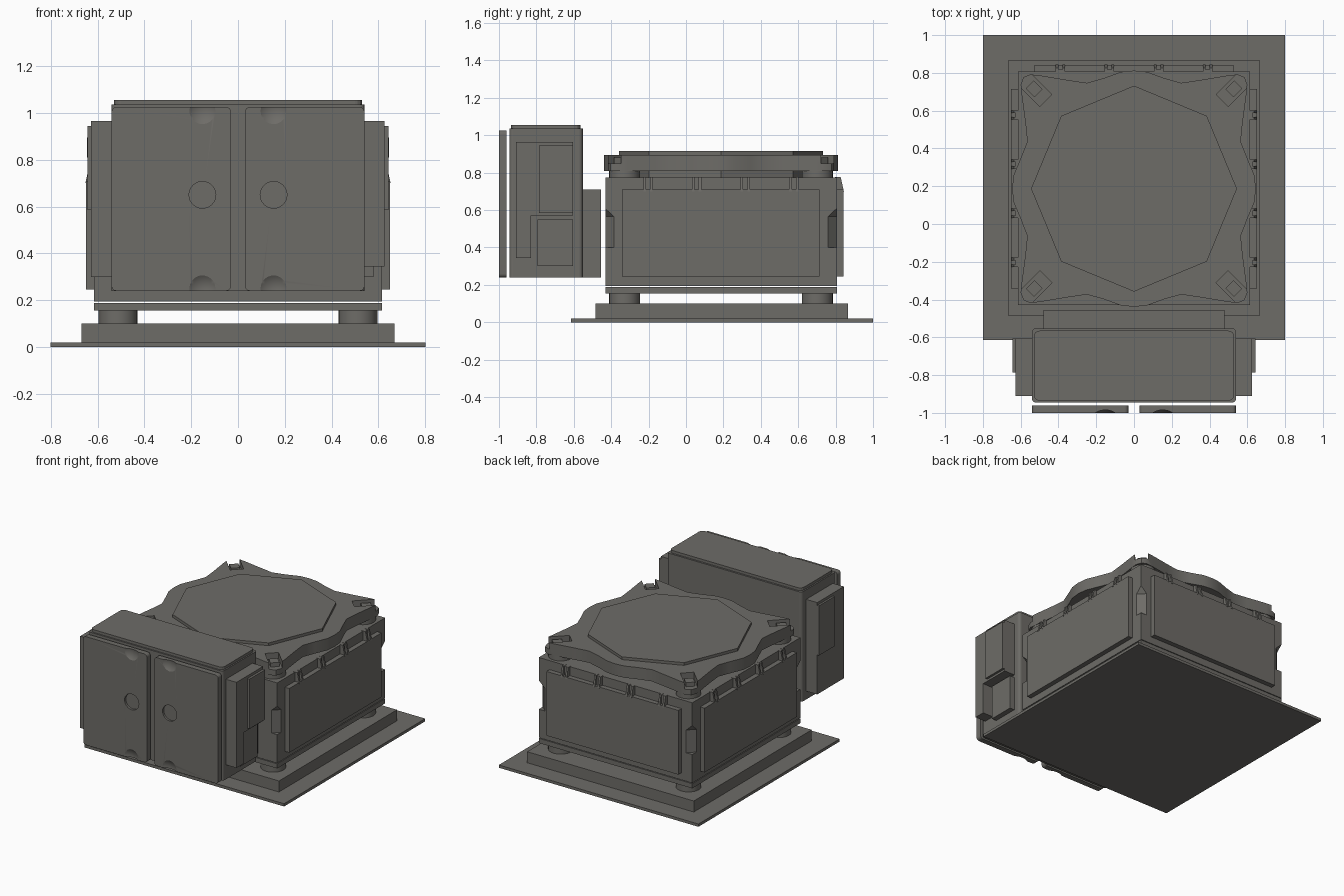
import bpy, bmesh, math
from mathutils import Matrix, Vector

if "Cube" in bpy.data.objects:
    bpy.data.objects.remove(bpy.data.objects["Cube"])

CY = 0.187  # y centre of the main housing
GREY = bpy.data.materials.new("dark_grey")
GREY.diffuse_color = (0.155, 0.15, 0.137, 1)
GREY.use_nodes = True
GREY.node_tree.nodes["Principled BSDF"].inputs["Base Color"].default_value = GREY.diffuse_color


def make(name, bm):
    bmesh.ops.recalc_face_normals(bm, faces=bm.faces)
    me = bpy.data.meshes.new(name)
    bm.to_mesh(me)
    bm.free()
    me.materials.append(GREY)
    ob = bpy.data.objects.new(name, me)
    bpy.context.collection.objects.link(ob)
    return ob


def prism(name, pts, lo, hi, frame=Matrix()):
    """Extrude a 2D outline along local z, then place it with frame."""
    bm = bmesh.new()
    a = [bm.verts.new(frame @ Vector((u, v, lo))) for u, v in pts]
    b = [bm.verts.new(frame @ Vector((u, v, hi))) for u, v in pts]
    bm.faces.new(a)
    bm.faces.new(b)
    for i in range(len(pts)):
        j = (i + 1) % len(pts)
        bm.faces.new((a[i], a[j], b[j], b[i]))
    return make(name, bm)


def box(name, x0, x1, y0, y1, z0, z1, frame=Matrix()):
    return prism(name, [(x0, y0), (x1, y0), (x1, y1), (x0, y1)], z0, z1, frame)


def rounded(x0, x1, y0, y1, r, n=4):
    pts = []
    for cx, cy, a0 in ((x1 - r, y1 - r, 0), (x0 + r, y1 - r, 90), (x0 + r, y0 + r, 180), (x1 - r, y0 + r, 270)):
        for i in range(n + 1):
            a = math.radians(a0 + 90 * i / n)
            pts.append((cx + r * math.cos(a), cy + r * math.sin(a)))
    return pts


def ngon(r, n, cx=0, cy=0):
    return [(cx + r * math.cos(2 * math.pi * i / n), cy + r * math.sin(2 * math.pi * i / n)) for i in range(n)]


def smooth(ob):
    bpy.ops.object.select_all(action='DESELECT')
    bpy.context.view_layer.objects.active = ob
    ob.select_set(True)
    bpy.ops.object.shade_smooth_by_angle(angle=math.radians(30))


def cut(ob, cutter):
    cutter.hide_render = True
    m = ob.modifiers.new("cut", 'BOOLEAN')
    m.operation, m.solver, m.object = 'DIFFERENCE', 'EXACT', cutter
    bpy.context.view_layer.objects.active = ob
    bpy.ops.object.modifier_apply(modifier=m.name)
    bpy.data.objects.remove(cutter)


# outline in (x, z), depth along y
FRONT = Matrix(((1, 0, 0, 0), (0, 0, 1, 0), (0, 1, 0, 0), (0, 0, 0, 1)))
# outline in (y, z), depth along x
SIDE = Matrix(((0, 0, 1, 0), (1, 0, 0, 0), (0, 1, 0, 0), (0, 0, 0, 1)))
CORNERS = [(sx, sy) for sx in (-1, 1) for sy in (-1, 1)]

# base
box("ground_plate", -0.8, 0.8, -0.615, 1, 0, 0.02)
box("plinth", -0.668, 0.668, -0.485, 0.865, 0.02, 0.1)

# main housing with notched vertical corners
box("housing_floor", -0.615, 0.615, -0.43, 0.807, 0.155, 0.189)
housing = box("housing", -0.615, 0.615, -0.43, 0.807, 0.194, 0.775)
for sx, sy in CORNERS:
    place = Matrix.Translation((sx * 0.615, CY + sy * 0.62, 0)) @ Matrix.Rotation(math.atan2(sy, sx), 4, 'Z')
    prof = [(-0.034, 0.4), (0.1, 0.4), (0.1, 0.72), (0, 0.61), (-0.034, 0.565)]
    cut(housing, prism("notch_cutter", prof, -0.1, 0.1, place @ Matrix.Rotation(math.pi / 2, 4, 'X')))

# side and back cover panels with clips on top
for name, ang, half in (("right", 0, 0.615), ("back", 90, 0.62), ("left", 180, 0.615)):
    f = Matrix.Translation((0, CY, 0)) @ Matrix.Rotation(math.radians(ang), 4, 'Z')
    box(name + "_panel", half - 0.01, half + 0.035, -0.528, 0.528, 0.245, 0.71, f)
    clip = [(half - 0.01, 0.70), (half + 0.037, 0.70), (half + 0.02, 0.777), (half - 0.01, 0.777)]
    for t in (-0.39, -0.13, 0.13, 0.39):
        for s in (-1, 1):  # two cheeks and a thin web
            g = f @ Matrix.Translation((0, t + s * 0.018, 0)) @ Matrix.Rotation(math.pi / 2, 4, 'X')
            prism(name + "_clip_cheek", clip, -0.007, 0.007, g)
        box(name + "_clip_web", half - 0.01, half + 0.012, t - 0.02, t + 0.02, 0.70, 0.775, f)

# feet below and mounts above the housing
for sx, sy in CORNERS:
    ring = ngon(0.083, 24, sx * 0.512, CY + sy * 0.515)
    smooth(prism("foot", ring, 0.1, 0.155))
    smooth(prism("top_mount", ring, 0.775, 0.842))

# wavy top plate, one quadrant mirrored to four
q = [(0.645, 0), (0.638, 0.07), (0.60, 0.16), (0.565, 0.25), (0.575, 0.35), (0.595, 0.5), (0.6, 0.55), (0.585, 0.59),
     (0.55, 0.605), (0.5, 0.6), (0.35, 0.575), (0.25, 0.56), (0.16, 0.585), (0.07, 0.618), (0, 0.625)]
half_top = q + [(-x, y) for x, y in q[-2::-1]]
outline = half_top + [(x, -y) for x, y in half_top[-2:0:-1]]
at = Matrix.Translation((0, CY, 0))
plate = prism("top_plate", outline, 0.81, 0.895, at)
for sx, sy in CORNERS:
    f = Matrix.Translation((sx * 0.53, CY + sy * 0.53, 0)) @ Matrix.Rotation(math.atan2(sy, sx), 4, 'Z')
    cut(plate, box("slot_cutter", -0.09, 0.2, -0.045, 0.045, 0.85, 1, f))
    box("corner_latch", -0.035, 0.03, -0.03, 0.03, 0.84, 0.88, f)
smooth(plate)
prism("plate_support", ngon(0.545, 8), 0.775, 0.81, at)
prism("raised_octagon", ngon(0.545, 8), 0.89, 0.915, at)

# front cabinet
prism("cabinet", rounded(-0.54, 0.54, -0.945, -0.552, 0.02), 0.24, 1.035)
prism("cabinet_lid", rounded(-0.53, 0.53, -0.935, -0.565, 0.03), 1.035, 1.055)
box("cabinet_rear_box", -0.48, 0.48, -0.56, -0.455, 0.24, 0.71)

# doors with round finger dents
for s, name in ((-1, "left_door"), (1, "right_door")):
    x0, x1 = sorted((s * 0.03, s * 0.54))
    door = prism(name, rounded(x0, x1, 0.24, 1.025, 0.02), -1, -0.96, FRONT)
    cut(door, prism("dent_cutter", ngon(0.057, 32, s * 0.152, 0.65), -1.1, -0.985, FRONT))
    for z in (0.25, 1.008):
        bm = bmesh.new()
        bmesh.ops.create_uvsphere(bm, u_segments=48, v_segments=32, radius=0.1,
                                  matrix=Matrix.Translation((s * 0.152, -1.083, z)))
        cut(door, make("dent_cutter", bm))
    smooth(door)

# left equipment box
box("left_side_box", -0.628, -0.53, -0.91, -0.605, 0.3, 0.965)
box("left_side_cover", -0.642, -0.62, -0.785, -0.605, 0.585, 0.945)

# right equipment box: L-shaped with a small box tucked below
ell = [(-0.91, 0.345), (-0.83, 0.345), (-0.83, 0.57), (-0.605, 0.57), (-0.605, 0.965), (-0.91, 0.965)]
prism("right_side_box", ell, 0.53, 0.625, SIDE)
box("right_side_cover", 0.62, 0.642, -0.785, -0.605, 0.585, 0.945)
box("right_lower_box", 0.53, 0.578, -0.795, -0.605, 0.3, 0.55)
